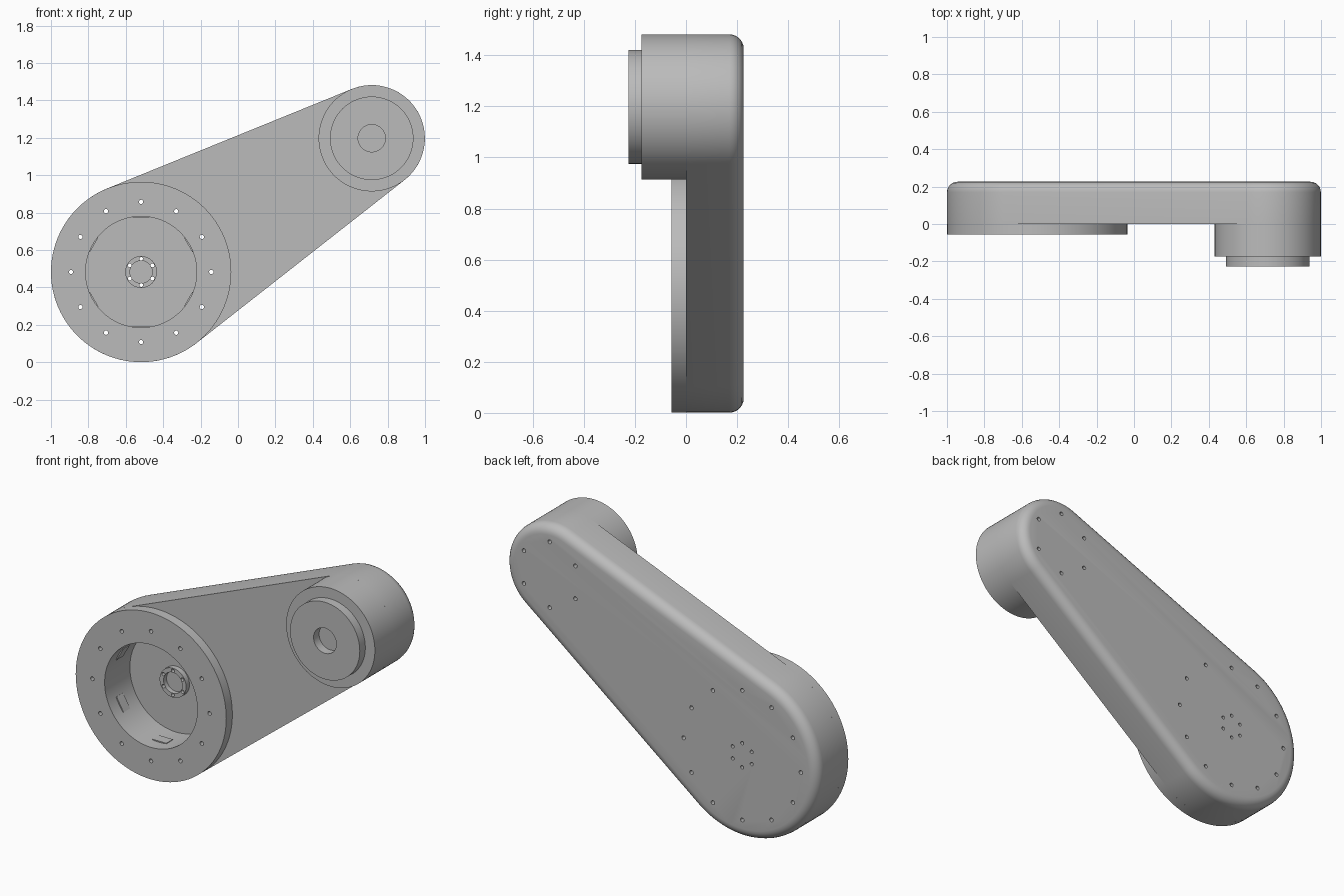
import bpy, bmesh
from math import pi, sin, cos, atan2, asin, hypot, radians
from mathutils import Matrix, Vector

if "Cube" in bpy.data.objects:
    bpy.data.objects.remove(bpy.data.objects["Cube"])

grey = bpy.data.materials.new("plain grey")
grey.use_nodes = True
colour = (0.5, 0.5, 0.5, 1)
grey.diffuse_color = colour
grey.node_tree.nodes["Principled BSDF"].inputs["Base Color"].default_value = colour

BIG, BIG_R = (-0.518, 0.483), 0.482      # wide end of the arm (x, z)
SMALL, SMALL_R = (0.715, 1.198), 0.284   # narrow end of the arm
BACK = 0.226


def add_prism(bm, outline, y0, y1):
    """Extrude an (x, z) outline along y."""
    face = bm.faces.new([bm.verts.new((x, y0, z)) for x, z in outline])
    ext = bmesh.ops.extrude_face_region(bm, geom=[face])
    verts = [v for v in ext["geom"] if isinstance(v, bmesh.types.BMVert)]
    bmesh.ops.translate(bm, verts=verts, vec=(0, y1 - y0, 0))


def arc(centre, r, a0, a1, n):
    return [(centre[0] + r * cos(a0 + (a1 - a0) * i / n),
             centre[1] + r * sin(a0 + (a1 - a0) * i / n)) for i in range(n + 1)]


def circle(centre, r, n=72):
    return arc(centre, r, 0, 2 * pi, n)[:-1]


def ring_points(centre, r, n, start=0):
    return [(centre[0] + r * cos(start + 2 * pi * i / n),
             centre[1] + r * sin(start + 2 * pi * i / n)) for i in range(n)]


def finish(name, bm):
    bmesh.ops.recalc_face_normals(bm, faces=bm.faces)
    mesh = bpy.data.meshes.new(name)
    bm.to_mesh(mesh)
    bm.free()
    mesh.materials.append(grey)
    obj = bpy.data.objects.new(name, mesh)
    bpy.context.collection.objects.link(obj)
    return obj


def prisms(name, parts):
    bm = bmesh.new()
    for outline, y0, y1 in parts:
        add_prism(bm, outline, y0, y1)
    return finish(name, bm)


def cut(obj, *cutters):
    """Subtract each cutter and bake the result."""
    for cutter in cutters:
        cutter.hide_render = True
        mod = obj.modifiers.new("cut", 'BOOLEAN')
        mod.operation = 'DIFFERENCE'
        mod.solver = 'EXACT'
        mod.object = cutter
    deps = bpy.context.evaluated_depsgraph_get()
    baked = bpy.data.meshes.new_from_object(obj.evaluated_get(deps))
    obj.modifiers.clear()
    obj.data = baked


# Cutters
pocket = prisms("pocket_cutter", [(circle(BIG, 0.297), -0.3, 0.175)])
bore = prisms("bore_cutter", [(circle(BIG, 0.06, 40), 0.0, 0.172)])
drills = [(circle(p, 0.0115, 16), -0.4, 0.4) for p in ring_points(BIG, 0.375, 12)]
drills += [(circle(p, 0.01, 16), -0.4, 0.4) for p in ring_points(BIG, 0.07, 6, pi / 2)]
drills += [(circle(p, 0.0115, 16), 0.1, 0.4) for p in ring_points(SMALL, 0.19, 6, pi / 2)]
holes = prisms("hole_cutter", drills)
socket = prisms("socket_cutter", [(circle(SMALL, 0.073, 40), -0.4, -0.175)])

# Tapered arm with a rounded back edge
dx, dz = SMALL[0] - BIG[0], SMALL[1] - BIG[1]
tilt = atan2(dz, dx)
spread = pi / 2 - asin((BIG_R - SMALL_R) / hypot(dx, dz))
outline = arc(BIG, BIG_R, tilt + spread, tilt + 2 * pi - spread, 56)
outline += arc(SMALL, SMALL_R, tilt - spread, tilt + spread, 44)
bm = bmesh.new()
add_prism(bm, outline, 0, BACK)
rim = [e for e in bm.edges if all(v.co.y > BACK - 0.001 for v in e.verts)]
bmesh.ops.bevel(bm, geom=rim, offset=0.056, segments=6, profile=0.5,
                affect='EDGES', clamp_overlap=False)
arm = finish("arm_body", bm)
cut(arm, pocket, holes)

# Raised flange around the pocket
flange = prisms("pocket_flange", [(circle(BIG, BIG_R, 96), -0.056, 0)])
cut(flange, pocket, holes)

# Small hub on the pocket floor
hub = prisms("pocket_hub", [(circle(BIG, 0.085, 48), 0.144, 0.178)])
cut(hub, bore, holes)

# Flat locating pads around the pocket wall
bm = bmesh.new()
for k in range(6):
    turn = Matrix.Rotation(-k * pi / 3 - pi / 2, 4, 'Y')
    move = Matrix.Translation((BIG[0], 0.05, BIG[1]))
    size = Matrix.Diagonal(Vector((0.016, 0.06, 0.09, 1)))
    bmesh.ops.create_cube(bm, size=1, matrix=move @ turn
                          @ Matrix.Translation((0.298, 0, 0)) @ size)
pads = finish("pocket_pads", bm)

# Cylindrical housing and its stepped boss
housing = prisms("end_housing", [(circle(SMALL, SMALL_R, 88), -0.175, 0.01)])
boss = prisms("end_boss", [(circle(SMALL, 0.223), -BACK, -0.17)])
cut(boss, socket)

for cutter in (pocket, bore, holes, socket):
    bpy.data.objects.remove(cutter)

# Smooth shading with sharp edges kept
bpy.ops.object.select_all(action='DESELECT')
for obj in (arm, flange, hub, housing, boss):
    obj.select_set(True)
bpy.context.view_layer.objects.active = arm
bpy.ops.object.shade_smooth_by_angle(angle=radians(30))
